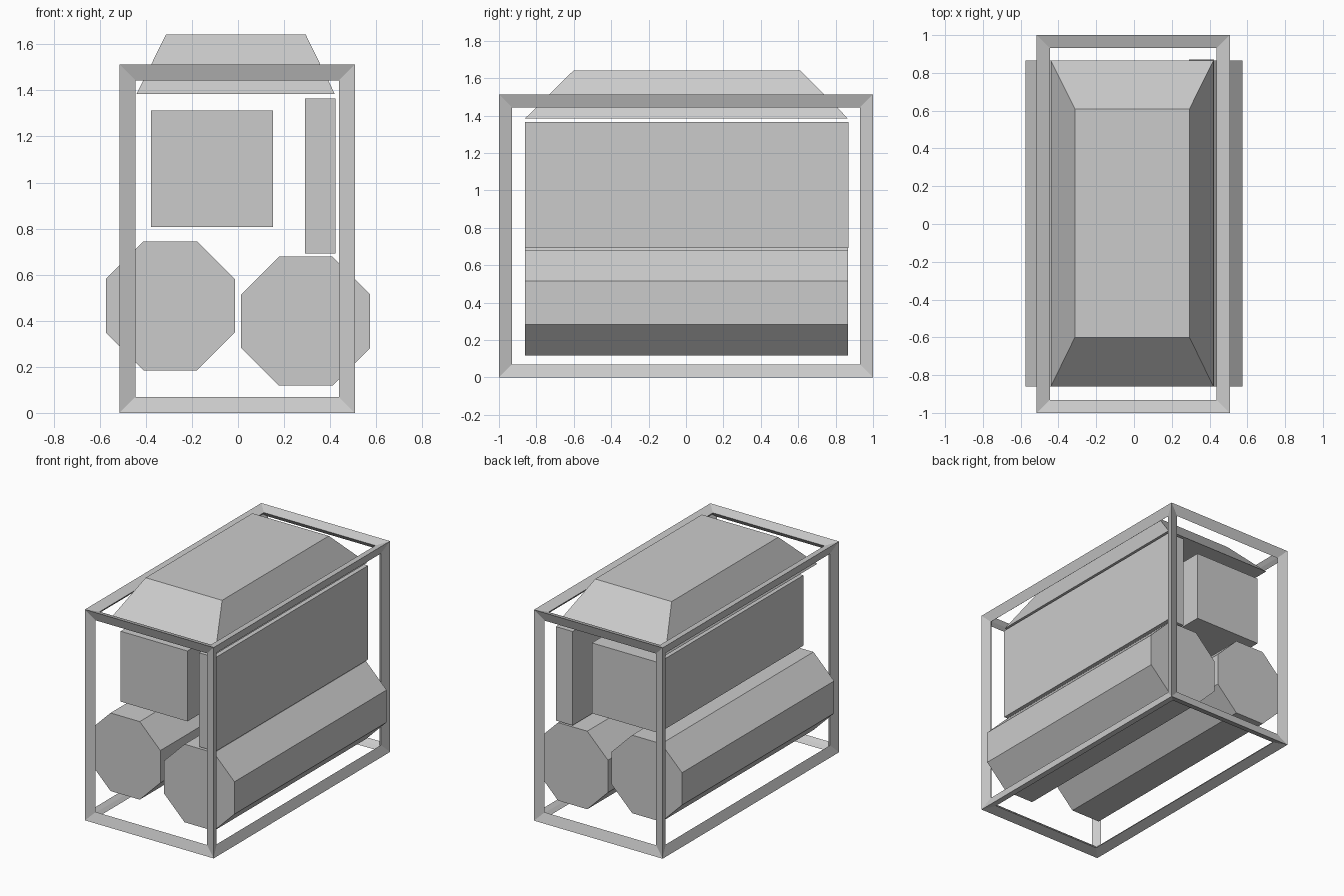
import bpy, bmesh
from itertools import product
from math import radians, cos
from mathutils import Matrix, Vector

default_cube = bpy.data.objects.get("Cube")
if default_cube:
    bpy.data.objects.remove(default_cube, do_unlink=True)

# One plain grey for every part
grey = bpy.data.materials.new("plain_grey")
grey.use_nodes = True
grey.diffuse_color = (0.6, 0.6, 0.6, 1)
grey.node_tree.nodes["Principled BSDF"].inputs["Base Color"].default_value = (0.6, 0.6, 0.6, 1)

BACK, FRONT = 0.865, -0.86


def finish(name, bm):
    bmesh.ops.recalc_face_normals(bm, faces=bm.faces[:])
    mesh = bpy.data.meshes.new(name)
    bm.to_mesh(mesh)
    bm.free()
    mesh.materials.append(grey)
    obj = bpy.data.objects.new(name, mesh)
    bpy.context.collection.objects.link(obj)
    return obj


def box(name, low, high, top_low=None, top_high=None):
    """Box between two corners; the top can be narrowed to its own x, y limits."""
    bm = bmesh.new()
    bmesh.ops.create_cube(bm, size=1)
    for v in bm.verts:
        is_top = v.co.z > 0
        a = top_low if is_top and top_low else low
        b = top_high if is_top and top_high else high
        v.co = (b[0] if v.co.x > 0 else a[0],
                b[1] if v.co.y > 0 else a[1],
                high[2] if is_top else low[2])
    return finish(name, bm)


def octagonal_tank(name, x, z, apothem):
    """Eight-sided prism lying along y with flat top and bottom."""
    bm = bmesh.new()
    radius = apothem / cos(radians(22.5))
    place = (Matrix.Translation((x, (FRONT + BACK) / 2, z))
             @ Matrix.Rotation(radians(90), 4, 'X')
             @ Matrix.Rotation(radians(22.5), 4, 'Z'))
    bmesh.ops.create_cone(bm, cap_ends=True, segments=8, radius1=radius,
                          radius2=radius, depth=BACK - FRONT, matrix=place)
    # Keep the sides horizontal, vertical or at 45 degrees
    return finish(name, bm)


def open_frame(name, low, high, width, sink):
    """Cuboid of kite-section bars: sharp outer edges, sides sloping inward."""
    bm = bmesh.new()
    mid = (Vector(low) + Vector(high)) / 2
    half = (Vector(high) - Vector(low)) / 2

    def point(signs, insets):
        return bm.verts.new([mid[i] + signs[i] * (half[i] - insets[i]) for i in range(3)])

    outer, inner, facing = {}, {}, {}
    for s in product((-1, 1), repeat=3):
        outer[s] = point(s, (0, 0, 0))
        inner[s] = point(s, (2 * sink,) * 3)
        for axis in range(3):
            facing[s, axis] = point(s, [sink if i == axis else width for i in range(3)])

    # Four long faces for each of the twelve bars
    for s in outer:
        for axis in range(3):
            if s[axis] > 0:
                continue
            t = tuple(1 if i == axis else s[i] for i in range(3))
            for side in range(3):
                if side != axis:
                    for ridge in (outer, inner):
                        bm.faces.new((ridge[s], ridge[t], facing[t, side], facing[s, side]))
    return finish(name, bm)


# Open surrounding frame
open_frame("outer_frame", (-0.515, -1, 0), (0.507, 1, 1.513), 0.069, 0.024)

# Two octagonal tanks side by side, the right one a little higher
octagonal_tank("right_tank", -0.294, 0.465, 0.28)
octagonal_tank("left_tank", 0.294, 0.398, 0.28)

# Box and upright slab above the tanks
box("upper_box", (-0.378, -0.79, 0.808), (0.152, 0.85, 1.313))
box("side_slab", (0.291, FRONT, 0.691), (0.424, 0.87, 1.365))

# Sloped cover on top
box("roof_cover", (-0.44, FRONT, 1.385), (0.42, BACK, 1.642),
    (-0.313, -0.6), (0.294, 0.61))
